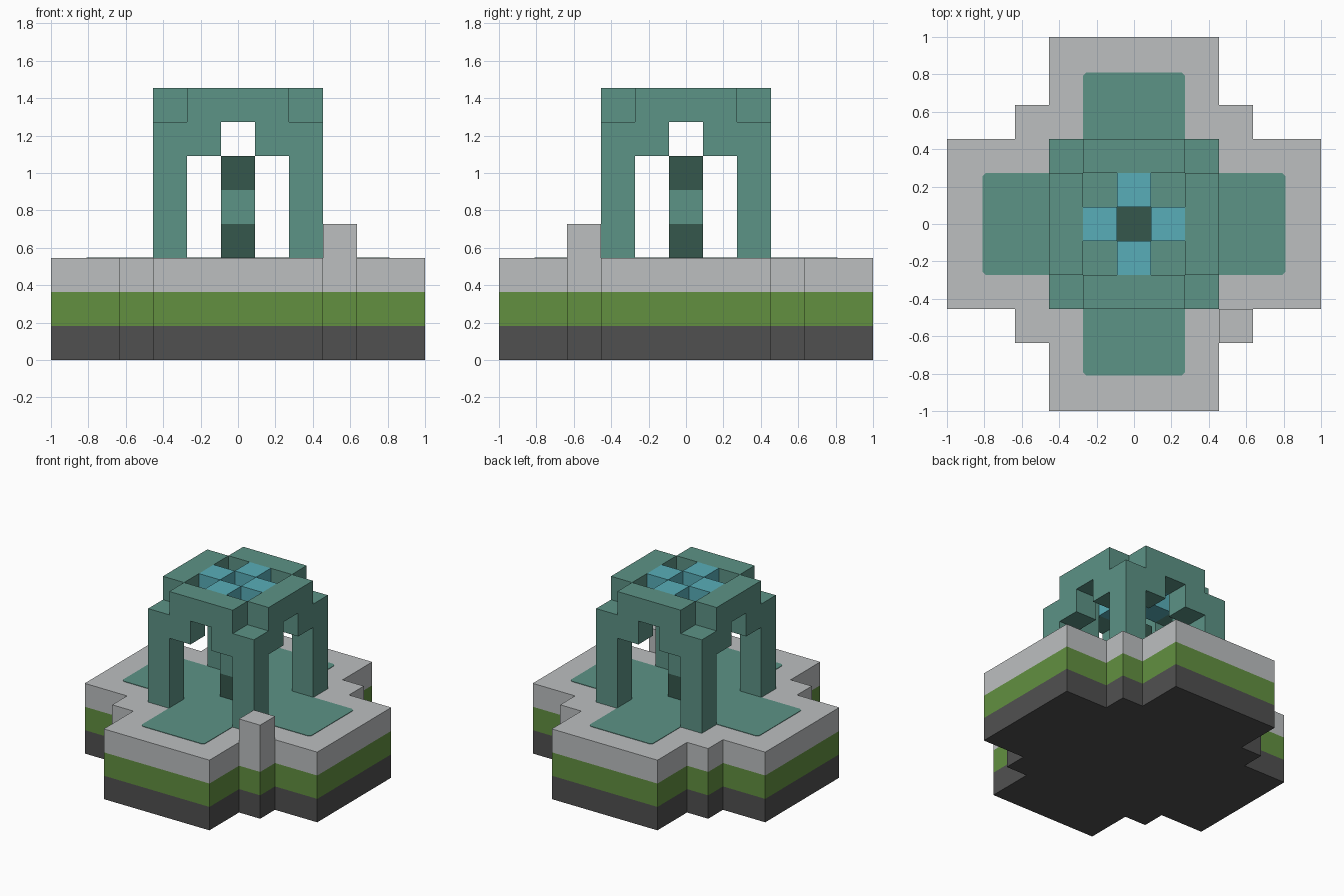
import bpy
import bmesh

U = 2 / 11  # one block

cube = bpy.data.objects.get("Cube")
if cube:
    bpy.data.objects.remove(cube, do_unlink=True)


def material(name, rgb):
    # sRGB bytes to linear
    col = [(c / 255 / 12.92 if c < 11 else ((c / 255 + 0.055) / 1.055) ** 2.4) for c in rgb] + [1.0]
    m = bpy.data.materials.new(name)
    m.use_nodes = True
    m.diffuse_color = col
    bsdf = m.node_tree.nodes["Principled BSDF"]
    bsdf.inputs["Base Color"].default_value = col
    bsdf.inputs["Roughness"].default_value = 0.9
    return m


STONE = material("pale_stone", (188, 191, 192))
GRASS = material("grass_green", (98, 144, 64))
EARTH = material("dark_earth", (80, 80, 80))
TEAL = material("teal", (92, 147, 134))
DARK_TEAL = material("dark_teal", (53, 87, 76))
WATER = material("water_blue", (88, 174, 184))


def finish(name, bm, mat):
    mesh = bpy.data.meshes.new(name)
    bm.to_mesh(mesh)
    bm.free()
    mesh.materials.append(mat)
    obj = bpy.data.objects.new(name, mesh)
    bpy.context.collection.objects.link(obj)
    return obj


def prism(name, outline, z0, z1, mat):
    """Extrude an outline (in blocks) from z0 to z1 (in blocks)."""
    bm = bmesh.new()
    face = bm.faces.new([bm.verts.new((x * U, y * U, z0 * U)) for x, y in outline])
    top = bmesh.ops.extrude_face_region(bm, geom=[face])
    verts = [v for v in top["geom"] if isinstance(v, bmesh.types.BMVert)]
    bmesh.ops.translate(bm, vec=(0, 0, (z1 - z0) * U), verts=verts)
    bmesh.ops.recalc_face_normals(bm, faces=bm.faces)
    return finish(name, bm, mat)


def block(name, x, y, z0, z1, mat, wx=1, wy=1):
    """Box centred on block (x, y), wx by wy blocks wide."""
    a, b = wx / 2, wy / 2
    return prism(name, [(x - a, y - b), (x + a, y - b), (x + a, y + b), (x - a, y + b)], z0, z1, mat)


def four_turns(points):
    """Repeat points through four quarter turns."""
    out = []
    for _ in range(4):
        out += points
        points = [(-y, x) for x, y in points]
    return out


# Layered cross-shaped base
steps = four_turns([(5.5, -2.5), (5.5, 2.5), (3.5, 2.5), (3.5, 3.5), (2.5, 3.5), (2.5, 5.5)])
outline = [p for i, p in enumerate(steps) if p not in steps[:i]]
for level, (name, mat) in enumerate([("base_earth", EARTH), ("base_grass", GRASS), ("base_stone", STONE)]):
    prism(name, outline, level, level + 1, mat)

# Corner post on the stone
block("corner_post", 3, -3, 3, 4, STONE)

# Thin cross-shaped floor with softened outer corners
r, w, e = 0.1, 1.5, 4.46
arm = [(w, -w), (e - r, -w), (e, -w + r), (e, w - r), (e - r, w)]
prism("floor_inlay", four_turns(arm), 3, 3.02, TEAL)

# Four pillars
for x, y in four_turns([(2, 2)]):
    block("pillar", x, y, 3, 7, TEAL)

# Arch shoulders beside each pillar
for x, y in four_turns([(2, 1), (2, -1)]):
    block("arch_shoulder", x, y, 6, 7, TEAL)

# Top beams and the water blocks inside them
for x, y in four_turns([(1, 0)]):
    block("top_beam", 2 * x, 2 * y, 7, 8, TEAL, 1 + 2 * abs(y), 1 + 2 * abs(x))
    block("water_block", x, y, 7, 8, WATER)

# Banded centre column
for z, mat in [(3, DARK_TEAL), (4, TEAL), (5, DARK_TEAL)]:
    block("column_band", 0, 0, z, z + 1, mat)
